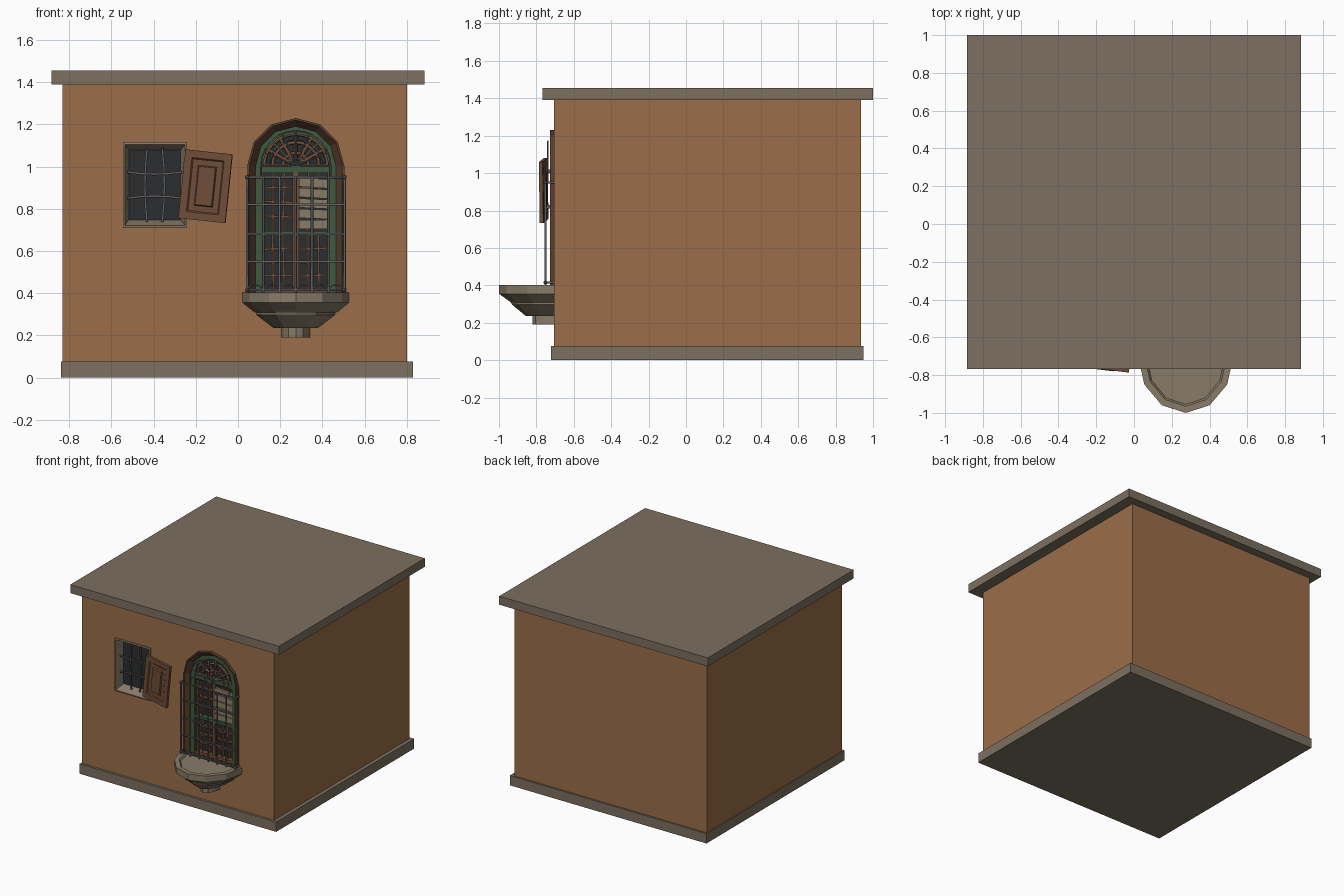
import bpy, bmesh, math, random
from mathutils import Matrix, Vector, Euler

if "Cube" in bpy.data.objects:
    bpy.data.objects.remove(bpy.data.objects["Cube"])
random.seed(4)
CX, ARC_Z, FRONT = 0.274, 1.005, -0.705     # arched window axis, spring line, wall face


def material(name, rgb):
    m = bpy.data.materials.new(name)
    m.diffuse_color = (*rgb, 1)
    m.use_nodes = True
    m.node_tree.nodes["Principled BSDF"].inputs["Base Color"].default_value = m.diffuse_color
    return m


PLASTER = material("plaster", (0.33, 0.155, 0.065))
STONE = material("stone", (0.20, 0.16, 0.115))
BEIGE = material("pale_stone", (0.25, 0.20, 0.14))
WOOD = material("wood", (0.10, 0.05, 0.03))
LIGHTWOOD = material("warm_wood", (0.16, 0.075, 0.04))
GREEN = material("green_paint", (0.05, 0.10, 0.05))
GLASS = material("dark_glass", (0.025, 0.027, 0.03))
IRON = material("iron", (0.13, 0.13, 0.13))


def finish(name, bm, mat):
    bmesh.ops.recalc_face_normals(bm, faces=bm.faces)
    me = bpy.data.meshes.new(name)
    bm.to_mesh(me)
    bm.free()
    ob = bpy.data.objects.new(name, me)
    bpy.context.collection.objects.link(ob)
    me.materials.append(mat)
    return ob


def boxes(name, items, mat):
    """items: (x0, x1, y0, y1, z0, z1[, roll about y])"""
    bm = bmesh.new()
    for x0, x1, y0, y1, z0, z1, *roll in items:
        M = Matrix.Translation(((x0 + x1) / 2, (y0 + y1) / 2, (z0 + z1) / 2))
        if roll:
            M = M @ Matrix.Rotation(roll[0], 4, 'Y')
        M = M @ Matrix.Diagonal((x1 - x0, y1 - y0, z1 - z0, 1))
        bmesh.ops.create_cube(bm, size=1, matrix=M)
    return finish(name, bm, mat)


def loft(name, loops, mat, cap=True, wrap=False):
    """skin closed loops of equal length"""
    bm = bmesh.new()
    rows = [[bm.verts.new(p) for p in lp] for lp in loops]
    n = len(rows[0])
    pairs = list(zip(rows, rows[1:])) + ([(rows[-1], rows[0])] if wrap else [])
    for a, b in pairs:
        for i in range(n):
            j = (i + 1) % n
            bm.faces.new((a[i], a[j], b[j], b[i]))
    if cap and not wrap:
        bm.faces.new(rows[0])
        bm.faces.new(rows[-1])
    return finish(name, bm, mat)


def arch(r, y, z0):
    pts = [(CX + r * math.cos(a), y, ARC_Z + r * 0.98 * math.sin(a))
           for a in [math.pi * i / 6 for i in range(7)]]
    return [(CX + r, y, z0)] + pts + [(CX - r, y, z0)]


def rect(x0, x1, z0, z1, y):
    return [(x0, y, z0), (x1, y, z0), (x1, y, z1), (x0, y, z1)]


def rods(name, paths, radius, mat):
    cu = bpy.data.curves.new(name, 'CURVE')
    cu.dimensions = '3D'
    cu.bevel_depth, cu.bevel_resolution, cu.use_fill_caps = radius, 1, True
    for path in paths:
        s = cu.splines.new('POLY')
        s.points.add(len(path) - 1)
        for p, co in zip(s.points, path):
            p.co = (*co, 1)
    ob = bpy.data.objects.new(name, cu)
    bpy.context.collection.objects.link(ob)
    bpy.ops.object.select_all(action='DESELECT')
    ob.select_set(True)
    bpy.context.view_layer.objects.active = ob
    bpy.ops.object.convert(target='MESH')
    ob.data.materials.clear()
    ob.data.materials.append(mat)


# House shell with two recessed openings
walls = boxes("walls", [(-0.832, 0.801, FRONT, 0.936, 0.03, 1.42)], PLASTER)
boxes("base_course", [(-0.839, 0.83, -0.723, 0.95, 0, 0.075)], STONE)
boxes("roof_slab", [(-0.885, 0.885, -0.768, 1.0, 1.39, 1.455)], STONE)
cutters = [boxes("small_window_cutter", [(-0.535, -0.255, -0.8, -0.63, 0.72, 1.105)], STONE),
           loft("arch_cutter", [arch(0.215, -0.8, 0.39), arch(0.215, -0.63, 0.39)], STONE)]
for c in cutters:
    mod = walls.modifiers.new("opening", 'BOOLEAN')
    mod.operation, mod.object, mod.solver = 'DIFFERENCE', c, 'EXACT'
    c.hide_render = True
    c.hide_set(True)

# Small window: splayed surround, glass, bent iron grille
loft("small_window_frame", [rect(-0.546, -0.244, 0.71, 1.116, -0.69),
                            rect(-0.546, -0.244, 0.71, 1.116, -0.714),
                            rect(-0.537, -0.252, 0.72, 1.106, -0.716),
                            rect(-0.518, -0.272, 0.747, 1.078, -0.645),
                            rect(-0.518, -0.272, 0.747, 1.078, -0.635)], BEIGE, wrap=True)
boxes("small_window_glass", [(-0.53, -0.26, -0.645, -0.635, 0.73, 1.09)], GLASS)
grille = []
for f in (-1, 1):
    grille.append([(-0.395 + f * (0.046 - 0.010 * t * t), -0.675, 0.912 + t * 0.175)
                   for t in (-1, -0.5, 0, 0.5, 1)])
    grille.append([(-0.395 + t * 0.13, -0.678, 0.912 + f * (0.052 + 0.010 * t * t))
                   for t in (-1, -0.5, 0, 0.5, 1)])
rods("small_window_grille", grille, 0.006, IRON)

# Crooked open shutter with raised panels
bm = bmesh.new()
bmesh.ops.create_cube(bm, size=1, matrix=Matrix.Diagonal((0.225, 0.02, 0.328, 1)))
bm.faces.ensure_lookup_table()
for s in (-1, 1):
    face = next(f for f in bm.faces if f.normal.y * s > 0.9)
    for inset, push in ((0.035, 0), (0.006, -0.006), (0.027, 0), (0.005, 0.009)):
        bmesh.ops.inset_region(bm, faces=[face], thickness=inset, use_even_offset=True)
        bmesh.ops.translate(bm, verts=face.verts, vec=(0, s * push, 0))
bm.transform(Matrix.Translation((-0.154, -0.761, 0.907)) @
             Euler((0, math.radians(6), math.radians(-7))).to_matrix().to_4x4())
finish("shutter", bm, LIGHTWOOD)
boxes("shutter_hinges", [(-0.262, -0.235, -0.755, -0.70, z, z + 0.02) for z in (0.81, 1.0)], IRON)

# Arched door: wood surround, green frame, glass
ZB = 0.395
loft("arch_surround", [arch(0.230, -0.69, ZB), arch(0.230, -0.728, ZB), arch(0.220, -0.728, ZB),
                       arch(0.188, -0.685, ZB), arch(0.188, -0.635, ZB)], WOOD, wrap=True)
loft("green_frame", [arch(0.190, -0.64, ZB), arch(0.190, -0.69, ZB),
                     arch(0.158, -0.69, ZB), arch(0.158, -0.64, ZB)], GREEN, wrap=True)
loft("arch_glass", [arch(0.175, -0.645, ZB), arch(0.175, -0.635, ZB)], GLASS)
boxes("green_rails", [(CX - 0.16, CX + 0.16, -0.69, -0.645, z, z + h)
                      for z, h in ((0.97, 0.035), (0.675, 0.02))], GREEN)

# Door leaves: stiles and uneven glazing bars
bars = [(CX - 0.012, CX + 0.012, -0.685, -0.645, 0.40, 0.97),
        (CX - 0.16, CX + 0.16, -0.685, -0.645, 0.395, 0.42)]
for s in (-1, 1):
    xc = CX + s * 0.083
    bars += [(xc - 0.076, xc - 0.068, -0.68, -0.645, 0.40, 0.97),
             (xc + 0.068, xc + 0.076, -0.68, -0.645, 0.40, 0.97)]
    for z0, z1 in ((0.42, 0.675), (0.695, 0.97)):
        for k in (-1, 1):
            x = xc + k * 0.025
            bars.append((x - 0.005, x + 0.005, -0.668, -0.645, z0, z1, random.uniform(-.03, .03)))
        for k in (1, 2, 3):
            z = z0 + (z1 - z0) * k / 4
            bars.append((xc - 0.072, xc + 0.072, -0.67, -0.645, z - .005, z + .005,
                         random.uniform(-.06, .06)))
boxes("door_bars", bars, LIGHTWOOD)
boxes("door_slats", [(CX + 0.015, CX + 0.158, -0.69, -0.672, 0.705 + i * 0.049, 0.748 + i * 0.049,
                      random.uniform(-.04, .08)) for i in range(5)], BEIGE)


def fan(r0, r1, y, n):
    out = []
    for i in range(n + 1):
        a = math.pi * i / n
        out.append([(CX + r * math.cos(a), y, ARC_Z + r * math.sin(a)) for r in (r0, r1)])
    return out


def arc(r, y, n=12):
    return [(CX + r * math.cos(math.pi * i / n), y, ARC_Z + r * math.sin(math.pi * i / n))
            for i in range(n + 1)]


# Fanlight
rods("fanlight_bars", fan(0.03, 0.155, -0.66, 6) + [arc(0.06, -0.66), arc(0.11, -0.66),
                                                   arc(0.15, -0.66)], 0.009, LIGHTWOOD)
rods("fan_grille", fan(0.02, 0.165, -0.738, 8) + [arc(r, -0.738) for r in (0.035, 0.125, 0.165)],
     0.004, IRON)

# Iron balcony grille, returned to the wall at its corners
YR, X0, X1 = -0.752, CX - 0.231, CX + 0.231
rail = [[(X0, -0.70, z), (X0, YR, z), (X1, YR, z), (X1, -0.70, z)] for z in (0.95, 0.415)]
rail += [[(X0, YR, z), (X1, YR, z)] for z in (0.82, 0.68, 0.55)]
rods("balcony_rails", rail, 0.006, IRON)
rods("balcony_uprights", [[(X0 + i * 0.077, YR, 0.402), (X0 + i * 0.077, YR, 0.955)]
                          for i in range(7)], 0.006, IRON)
rods("fan_supports", [[(CX + s * 0.165, -0.738, 0.945), (CX + s * 0.165, -0.738, ARC_Z)]
                      for s in (-1, 1)], 0.004, IRON)
rods("balcony_scrolls", [[(X0 + 0.077 * (i + 0.5) + 0.036 * math.cos(a), YR, 0.415 + 0.024 * math.sin(a))
                          for a in [math.pi * k / 6 for k in range(7)]] for i in range(6)], 0.004, IRON)
bm = bmesh.new()
for x in (X0, X1):
    for z in (0.415, 0.95):
        bmesh.ops.create_icosphere(bm, subdivisions=1, radius=0.012,
                                   matrix=Matrix.Translation((x, YR, z)))
finish("rail_knobs", bm, IRON)


# Half-round stepped stone balcony
def half(a, b, z):
    return [(CX + a * math.cos(t), -0.70 - b * math.sin(t), z)
            for t in [math.pi * i / 6 for i in range(7)]]


profile = [(0.068, 0.12, 0.19), (0.068, 0.12, 0.235), (0.105, 0.155, 0.235), (0.187, 0.230, 0.297),
           (0.187, 0.236, 0.308), (0.200, 0.240, 0.312), (0.253, 0.30, 0.355), (0.253, 0.30, 0.402),
           (0.218, 0.265, 0.402), (0.208, 0.255, 0.388)]
loft("balcony", [half(*p) for p in profile], BEIGE)
